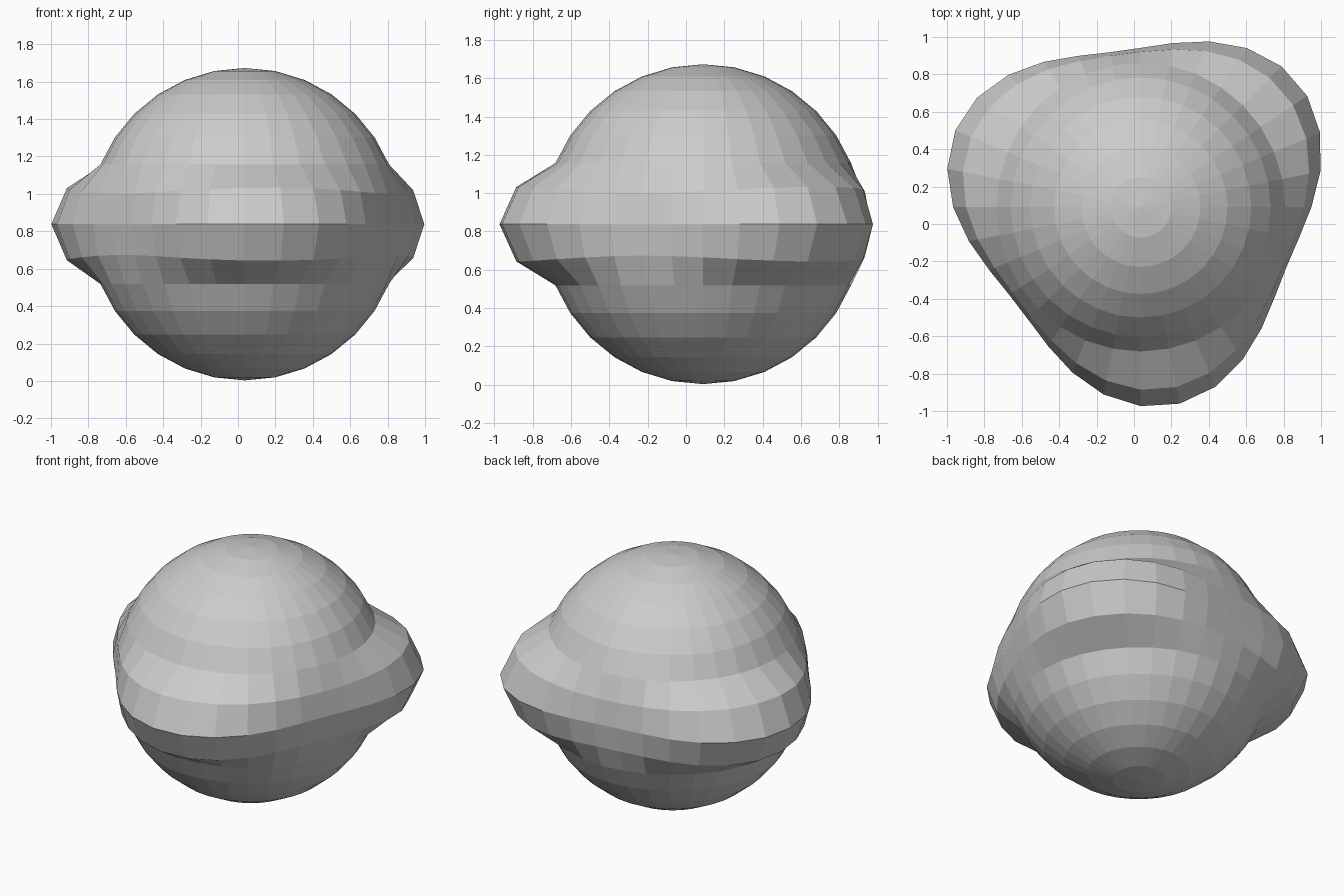
import bpy, math

if "Cube" in bpy.data.objects:
    bpy.data.objects.remove(bpy.data.objects["Cube"])

RADIUS = 0.835
CENTRE = (0.036, 0.09, 0.838)
PHASE = math.radians(37.7)

# Round body: a faceted sphere
bpy.ops.mesh.primitive_uv_sphere_add(segments=32, ring_count=16, radius=RADIUS)
body = bpy.context.object
body.name = "lobed_sphere"

# Three-lobed bulge: push out the equator ring fully, its two neighbours partly
for v in body.data.vertices:
    latitude = abs(math.degrees(math.asin(max(-1, min(1, v.co.z / RADIUS)))))
    if latitude < 15:
        weight = 1.0 if latitude < 5 else 0.7
        angle = math.atan2(v.co.y, v.co.x)
        lobe = 0.147 + 0.138 * math.cos(3 * (angle - PHASE))
        v.co *= 1 + weight * lobe

# Place the body on the ground
for v in body.data.vertices:
    v.co.x += CENTRE[0]
    v.co.y += CENTRE[1]
    v.co.z += CENTRE[2]
body.data.update()
